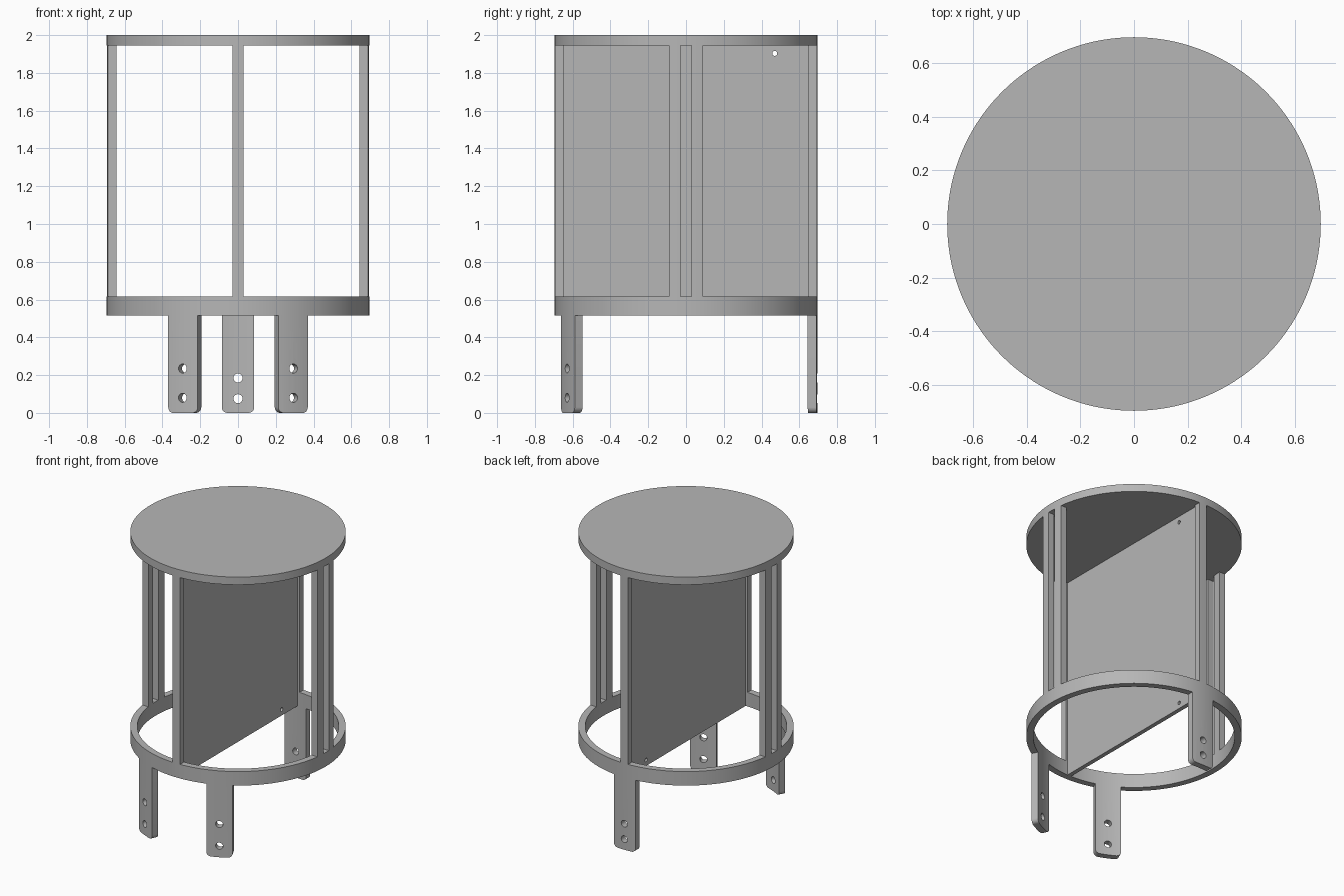
import bpy, bmesh
from math import radians, sin, cos, pi
from mathutils import Matrix, Vector

cube = bpy.data.objects.get("Cube")
if cube:
    bpy.data.objects.remove(cube, do_unlink=True)

OUTER, INNER, SEGMENTS = 0.695, 0.65, 144
RING_LOW, RING_HIGH, LID_LOW, TOP = 0.515, 0.615, 1.945, 2.0

grey = bpy.data.materials.new("plain grey")
grey.use_nodes = True
colour = (0.47, 0.47, 0.47, 1)
grey.diffuse_color = colour
grey.node_tree.nodes["Principled BSDF"].inputs["Base Color"].default_value = colour


def make_object(name, bm):
    bmesh.ops.recalc_face_normals(bm, faces=bm.faces)
    mesh = bpy.data.meshes.new(name)
    bm.to_mesh(mesh)
    bm.free()
    mesh.materials.append(grey)
    obj = bpy.data.objects.new(name, mesh)
    bpy.context.collection.objects.link(obj)
    return obj


def tube(name, low, high):
    """Hollow round wall, spun from a rectangular section."""
    bm = bmesh.new()
    section = [(INNER, low), (OUTER, low), (OUTER, high), (INNER, high)]
    rings = []
    for i in range(SEGMENTS):
        a = 2 * pi * i / SEGMENTS
        rings.append([bm.verts.new((r * cos(a), r * sin(a), z)) for r, z in section])
    for i in range(SEGMENTS):
        here, after = rings[i], rings[(i + 1) % SEGMENTS]
        for k in range(4):
            n = (k + 1) % 4
            bm.faces.new((here[k], here[n], after[n], after[k]))
    return make_object(name, bm)


def box(name, size, centre, spin=0.0, rounding=0.0):
    """Box whose two lower corners can be rounded, turned about z."""
    bm = bmesh.new()
    bmesh.ops.create_cube(bm, size=1)
    bmesh.ops.scale(bm, vec=size, verts=bm.verts)
    if rounding:
        edges = [e for e in bm.edges if all(v.co.z < 0 for v in e.verts)
                 and abs(e.verts[0].co.x - e.verts[1].co.x) < 0.001]
        bmesh.ops.bevel(bm, geom=edges, offset=rounding, segments=6,
                        profile=0.5, affect='EDGES')
    bmesh.ops.translate(bm, vec=centre, verts=bm.verts)
    bm.transform(Matrix.Rotation(spin, 4, 'Z'))
    return make_object(name, bm)


def drill(name, radius, centre, axis):
    """Round cutter along the given direction."""
    bm = bmesh.new()
    bmesh.ops.create_cone(bm, cap_ends=True, segments=24, radius1=radius,
                          radius2=radius, depth=0.3)
    turn = Vector(axis).to_track_quat('Z', 'Y').to_matrix().to_4x4()
    bm.transform(Matrix.Translation(centre) @ turn)
    return make_object(name, bm)


def cut(obj, cutter, operation):
    cutter.hide_render = True
    mod = obj.modifiers.new("cut", 'BOOLEAN')
    mod.operation, mod.object, mod.solver = operation, cutter, 'EXACT'
    bpy.context.view_layer.objects.active = obj
    bpy.ops.object.modifier_apply(modifier=mod.name)
    bpy.data.objects.remove(cutter, do_unlink=True)


parts = []

# Round lid
bm = bmesh.new()
bmesh.ops.create_cone(bm, cap_ends=True, segments=SEGMENTS, radius1=OUTER,
                      radius2=OUTER, depth=TOP - LID_LOW)
bmesh.ops.translate(bm, vec=(0, 0, (TOP + LID_LOW) / 2), verts=bm.verts)
parts.append(make_object("lid", bm))

# Lower ring
parts.append(tube("lower_ring", RING_LOW, RING_HIGH))

# Posts: one at front and back, a pair on each side
posts = {"front_post": (0, -0.67), "back_post": (0, 0.67)}
for side, sx in (("left", 1), ("right", -1)):
    for end, sy in (("front", -1), ("back", 1)):
        posts[f"{side}_{end}_post"] = (sx * 0.67, sy * 0.06)
for name, (x, y) in posts.items():
    post = tube(name, RING_HIGH, LID_LOW)
    size = (0.06, 0.2, 2) if x == 0 else (0.2, 0.06, 2)
    cut(post, box("cutter", size, (x, y, 1.2)), 'INTERSECT')
    parts.append(post)

# Central panel with a screw hole near each corner
panel = box("panel", (0.03, 2 * INNER, LID_LOW - RING_LOW),
            (0, 0, (LID_LOW + RING_LOW) / 2))
for y in (-0.47, 0.47):
    for z in (0.557, 1.903):
        cut(panel, drill("cutter", 0.013, (0, y, z), (1, 0, 0)), 'DIFFERENCE')
parts.append(panel)

# Three curved legs with two bolt holes each
legs = (("left_front_leg", 25, (0.08, 0.235)),
        ("right_front_leg", -25, (0.08, 0.235)),
        ("back_leg", 180, (0.075, 0.185)))
for name, degrees, heights in legs:
    a = radians(degrees)
    leg = tube(name, -0.1, RING_LOW)
    cut(leg, box("cutter", (0.172, 0.2, 1), (0, -0.67, 0.5), a, 0.03), 'INTERSECT')
    out = Vector((sin(a), -cos(a), 0))
    for z in heights:
        cut(leg, drill("cutter", 0.024, out * 0.67 + Vector((0, 0, z)), out), 'DIFFERENCE')
    parts.append(leg)

# Smooth round walls, crisp edges
bpy.ops.object.select_all(action='DESELECT')
for part in parts:
    part.select_set(True)
bpy.context.view_layer.objects.active = parts[0]
bpy.ops.object.shade_smooth_by_angle(angle=radians(30))
